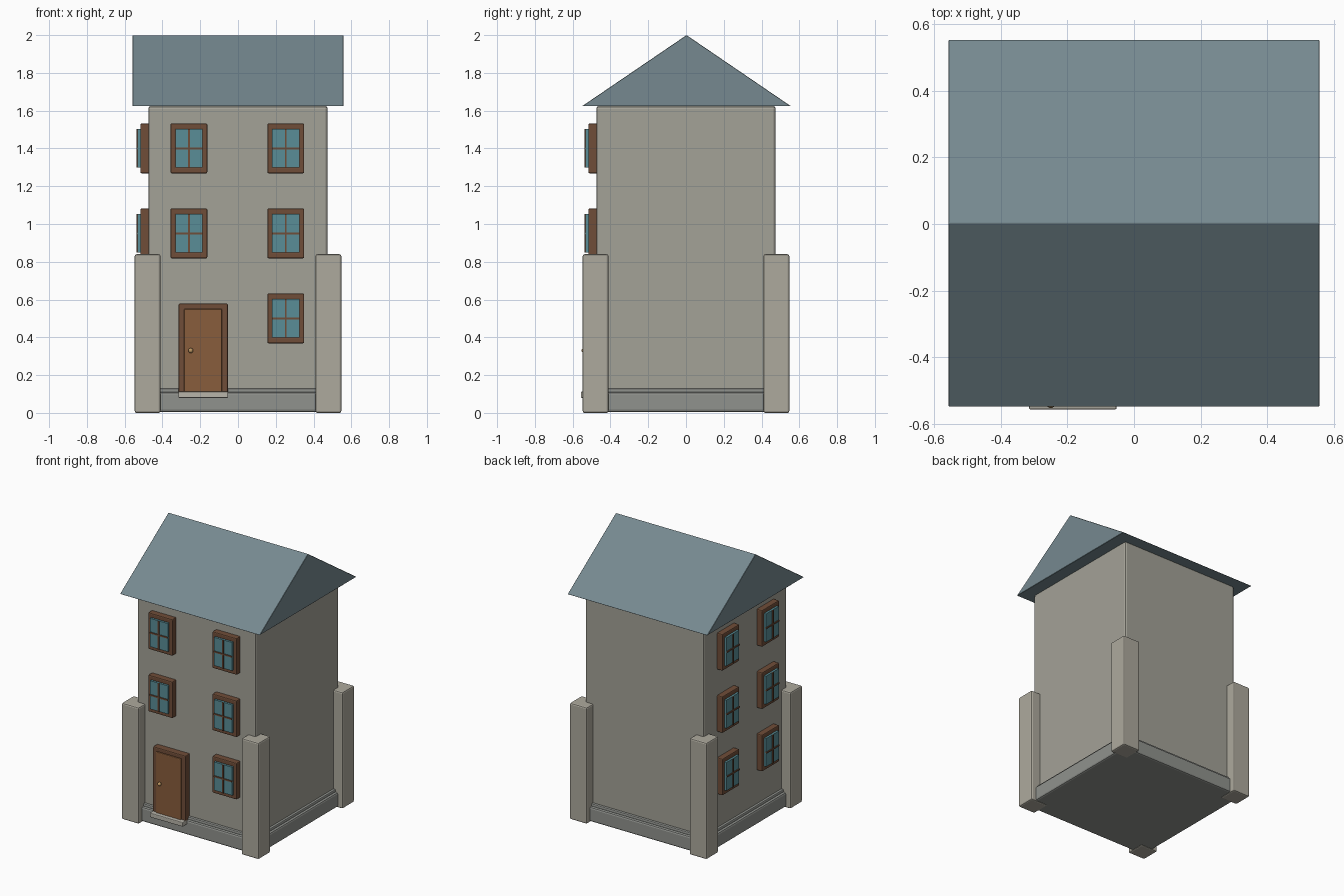
import bpy, bmesh
from math import pi
from mathutils import Matrix, Vector

if "Cube" in bpy.data.objects:
    bpy.data.objects.remove(bpy.data.objects["Cube"])


def material(name, color):
    m = bpy.data.materials.new(name)
    m.diffuse_color = (*color, 1)
    m.use_nodes = True
    m.node_tree.nodes["Principled BSDF"].inputs["Base Color"].default_value = m.diffuse_color
    return m


WALL = material("wall_plaster", (0.37, 0.36, 0.31))
STONE = material("pier_stone", (0.42, 0.40, 0.34))
PLINTH = material("plinth_stone", (0.28, 0.29, 0.27))
STEP = material("step_stone", (0.48, 0.46, 0.40))
ROOF = material("roof_slate", (0.18, 0.25, 0.28))
FRAME = material("frame_wood", (0.16, 0.075, 0.04))
DOOR = material("door_wood", (0.25, 0.11, 0.045))
GLASS = material("window_glass", (0.10, 0.27, 0.31))
BRASS = material("knob_brass", (0.50, 0.30, 0.12))


def finish(name, bm, mat, bevel=0.0, segments=2):
    bmesh.ops.recalc_face_normals(bm, faces=bm.faces)
    mesh = bpy.data.meshes.new(name)
    bm.to_mesh(mesh)
    bm.free()
    mesh.materials.append(mat)
    ob = bpy.data.objects.new(name, mesh)
    bpy.context.collection.objects.link(ob)
    if bevel:
        mod = ob.modifiers.new("bevel", "BEVEL")
        mod.width = bevel
        mod.segments = segments
    return ob


def box(name, x, y, z, mat, bevel=0.0, turn=0.0):
    """Box from (min, max) ranges, turned about the vertical axis of the house."""
    bm = bmesh.new()
    bmesh.ops.create_cube(bm, size=1)
    bmesh.ops.scale(bm, verts=bm.verts, vec=(x[1] - x[0], y[1] - y[0], z[1] - z[0]))
    ob = finish(name, bm, mat, bevel)
    centre = Vector((sum(x) / 2, sum(y) / 2, sum(z) / 2))
    ob.location = Matrix.Rotation(turn, 3, "Z") @ centre
    ob.rotation_euler.z = turn
    return ob


# Walls and stepped plinth
W = 0.475
box("walls", (-W, W), (-W, W), (0.05, 1.625), WALL, 0.015)
box("plinth", (-0.51, 0.51), (-0.51, 0.51), (0.005, 0.11), PLINTH, 0.012)
box("plinth_ledge", (-0.492, 0.492), (-0.492, 0.492), (0.10, 0.128), PLINTH, 0.008)

# Corner piers
for sx in (-1, 1):
    for sy in (-1, 1):
        box("corner_pier", sorted((sx * 0.41, sx * 0.547)), sorted((sy * 0.41, sy * 0.547)),
            (0, 0.84), STONE, 0.010)

# Gabled roof
bm = bmesh.new()
profile = [(-0.55, 1.624), (0.555, 1.624), (0.003, 2.0)]
face = bm.faces.new([bm.verts.new((-0.558, y, z)) for y, z in profile])
ext = bmesh.ops.extrude_face_region(bm, geom=[face])
bmesh.ops.translate(bm, vec=(1.116, 0, 0),
                    verts=[v for v in ext["geom"] if isinstance(v, bmesh.types.BMVert)])
finish("roof", bm, ROOF, 0.002, 1)


# Windows: frame, glass and glazing bars
def window(u, z, turn=0.0):
    w, h = 0.0975, 0.132
    gw, gh = 0.072, 0.102
    out, inn = -0.517, -0.46
    for s in (-1, 1):
        box("window_frame_side", sorted((u + s * (gw - 0.004), u + s * w)), (out, inn),
            (z - h, z + h), FRAME, 0.007, turn)
        box("window_frame_rail", (u - w + 0.004, u + w - 0.004), (out, inn),
            sorted((z + s * (gh - 0.004), z + s * h)), FRAME, 0.007, turn)
    box("window_glass", (u - gw, u + gw), (-0.531, inn), (z - gh, z + gh), GLASS, 0, turn)
    box("window_bar_upright", (u - 0.005, u + 0.005), (-0.538, -0.52),
        (z - gh, z + gh), FRAME, 0, turn)
    box("window_bar_cross", (u - gw, u + gw), (-0.537, -0.52),
        (z - 0.005, z + 0.005), FRAME, 0, turn)


for z in (1.40, 0.95, 0.50):
    window(0.253, z)
    if z > 0.6:
        window(-0.26, z)
    for y in (0.225, -0.228):
        window(-y, z, -pi / 2)      # left wall

# Door with frame, knob and step
for x in ((-0.315, -0.28), (-0.088, -0.053)):
    box("door_frame_side", x, (-0.522, -0.46), (0.10, 0.578), FRAME, 0.007)
box("door_frame_top", (-0.31, -0.058), (-0.522, -0.46), (0.546, 0.578), FRAME, 0.007)
box("door", (-0.285, -0.085), (-0.53, -0.46), (0.10, 0.55), DOOR, 0.005)
box("door_step", (-0.316, -0.052), (-0.557, -0.46), (0.08, 0.112), STEP, 0.005)

bm = bmesh.new()
bmesh.ops.create_uvsphere(bm, u_segments=16, v_segments=10, radius=0.013)
for f in bm.faces:
    f.smooth = True
knob = finish("door_knob", bm, BRASS)
knob.location = (-0.25, -0.54, 0.33)
